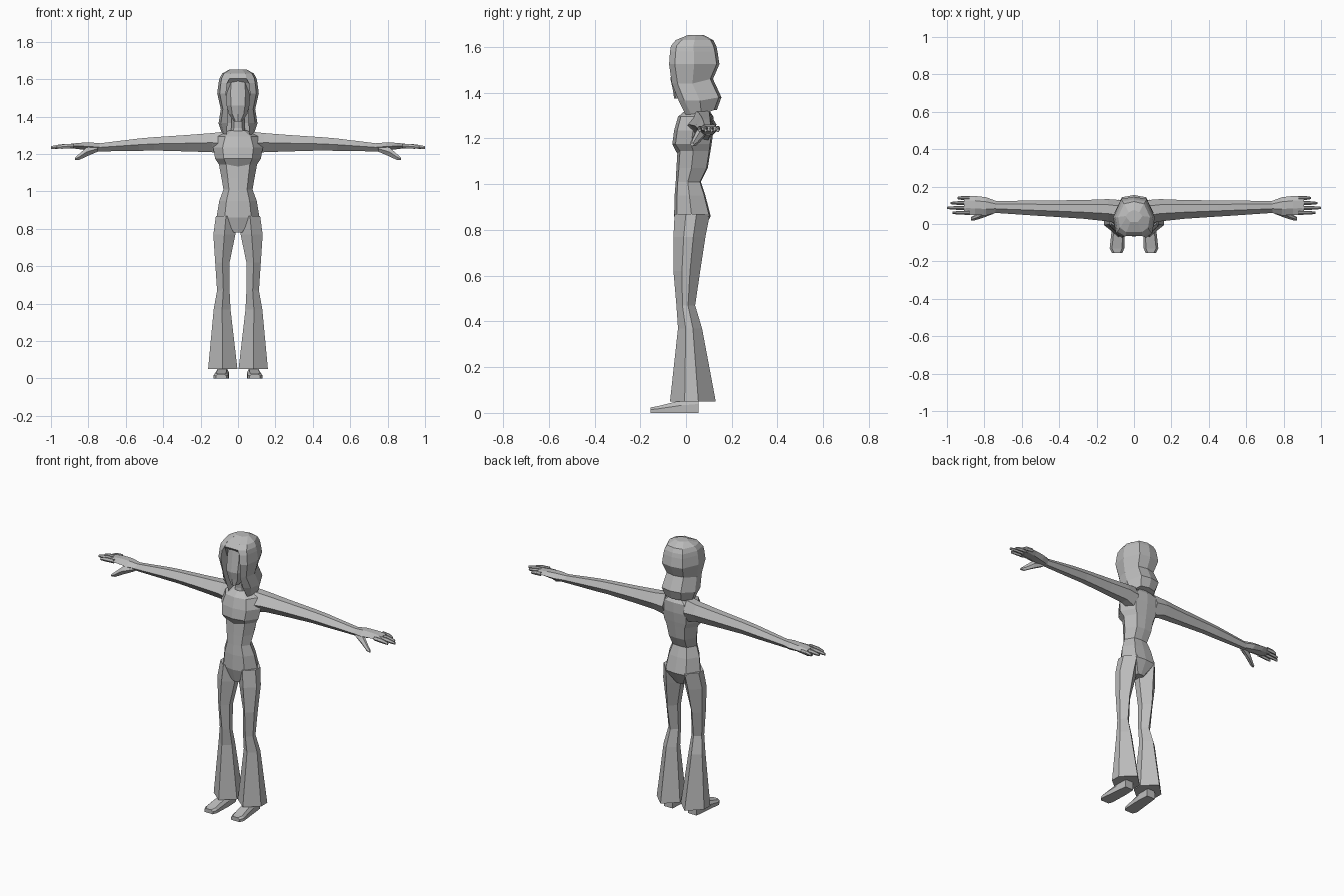
import bpy, bmesh

grey = bpy.data.materials.new("plain grey")
grey.diffuse_color = (0.5, 0.5, 0.5, 1)


def loft(name, rings, mirror=False):
    """Skin equal-length rings of 3D points, cap both ends."""
    bm = bmesh.new()
    vs = [[bm.verts.new(p) for p in r] for r in rings]
    n = len(rings[0])
    for a, b in zip(vs, vs[1:]):
        for i in range(n):
            j = (i + 1) % n
            bm.faces.new((a[i], a[j], b[j], b[i]))
    bm.faces.new(vs[0])
    bm.faces.new(vs[-1])
    bmesh.ops.recalc_face_normals(bm, faces=bm.faces)
    me = bpy.data.meshes.new(name)
    bm.to_mesh(me)
    bm.free()
    me.materials.append(grey)
    ob = bpy.data.objects.new(name, me)
    bpy.context.collection.objects.link(ob)
    if mirror:
        m = ob.modifiers.new("mirror", 'MIRROR')
        m.use_mirror_merge = False
    return ob


def body_ring(z, w, f, b, dip=0):
    """Eight-sided level section: half width, front y, back y."""
    d = b - f
    half = [(0.62 * w, f + 0.08 * d, z), (w, f + 0.48 * d, z), (0.6 * w, b - 0.04 * d, z)]
    return ([(0, f, z - dip)] + half + [(0, b, z)]
            + [(-x, y, q) for x, y, q in reversed(half)])


def leg_ring(z, x0, x1, f, b):
    """Six-sided level section with front and back corners."""
    c, d = (x0 + x1) / 2, b - f
    p, q = f + 0.32 * d, b - 0.38 * d
    return [(c, f, z), (x1, p, z), (x1, q, z), (c, b, z), (x0, q, z), (x0, p, z)]


def arm_ring(x, top, bot, f, b):
    """Six-sided section across x with a front and a back ridge."""
    d, m = b - f, bot + 0.5 * (top - bot)
    return [(x, f, m), (x, f + 0.35 * d, top), (x, b - 0.25 * d, top),
            (x, b, m), (x, b - 0.25 * d, bot), (x, f + 0.35 * d, bot)]


# Torso with hips, waist, bust and shoulders
loft("torso", [body_ring(*r) for r in [
    (0.78, 0.035, -0.03, 0.065),
    (0.86, 0.115, -0.052, 0.108),
    (0.95, 0.100, -0.050, 0.085),
    (1.01, 0.078, -0.045, 0.065),
    (1.07, 0.088, -0.042, 0.095),
    (1.145, 0.102, -0.038, 0.107, 0.012),
    (1.175, 0.122, -0.060, 0.112),
    (1.235, 0.133, -0.052, 0.120),
    (1.295, 0.110, -0.035, 0.120),
    (1.325, 0.050, 0.000, 0.100)]])

# Flared trouser legs
loft("trouser_leg", [leg_ring(*r) for r in [
    (0.05, 0.003, 0.16, -0.07, 0.13),
    (0.37, 0.040, 0.130, -0.035, 0.07),
    (0.47, 0.045, 0.112, -0.042, 0.04),
    (0.62, 0.045, 0.122, -0.055, 0.062),
    (0.77, 0.014, 0.132, -0.055, 0.085),
    (0.87, 0.010, 0.118, -0.050, 0.105)]], True)


# Shoes
def shoe_ring(y, x0, x1, h):
    return [(x0, y, 0), (x1, y, 0), (x1, y, h * 0.6), (x1 - 0.012, y, h),
            (x0 + 0.012, y, h), (x0, y, h * 0.6)]


loft("shoe", [shoe_ring(*r) for r in [
    (-0.155, 0.062, 0.118, 0.024), (-0.13, 0.052, 0.130, 0.028),
    (-0.02, 0.048, 0.118, 0.055), (0.055, 0.052, 0.110, 0.065)]], True)

# Arms
loft("arm", [arm_ring(*r) for r in [
    (0.07, 1.320, 1.190, 0.000, 0.128),
    (0.14, 1.312, 1.210, 0.014, 0.133),
    (0.27, 1.302, 1.214, 0.028, 0.128),
    (0.45, 1.290, 1.219, 0.040, 0.126),
    (0.53, 1.283, 1.217, 0.045, 0.126),
    (0.75, 1.256, 1.214, 0.060, 0.122)]], True)

# Hands
loft("palm", [arm_ring(*r) for r in [
    (0.73, 1.257, 1.216, 0.062, 0.120),
    (0.79, 1.262, 1.218, 0.046, 0.143),
    (0.85, 1.260, 1.226, 0.048, 0.150),
    (0.91, 1.253, 1.233, 0.050, 0.150)]], True)
loft("thumb", [arm_ring(*r) for r in [
    (0.75, 1.245, 1.213, 0.055, 0.095),
    (0.81, 1.235, 1.187, 0.032, 0.075),
    (0.85, 1.200, 1.168, 0.020, 0.050),
    (0.872, 1.180, 1.168, 0.018, 0.036)]], True)
for y, tip in [(0.060, 0.97), (0.086, 1.0), (0.112, 0.98), (0.139, 0.945)]:
    loft("finger", [arm_ring(0.88, 1.255, 1.232, y - 0.011, y + 0.011),
                    arm_ring((0.9 + tip) / 2, 1.252, 1.229, y - 0.010, y + 0.010),
                    arm_ring(tip, 1.242, 1.228, y - 0.006, y + 0.006)], True)

# Neck and face
loft("neck", [body_ring(1.29, 0.045, -0.005, 0.085),
              body_ring(1.34, 0.036, 0.000, 0.075),
              body_ring(1.43, 0.036, -0.010, 0.075)])
loft("face", [body_ring(*r) for r in [
    (1.375, 0.022, -0.052, 0.02),
    (1.415, 0.050, -0.058, 0.05),
    (1.460, 0.060, -0.068, 0.05),
    (1.530, 0.064, -0.058, 0.05),
    (1.590, 0.058, -0.050, 0.05)]])


# Hair: sections notched at the front to frame the face
def hair_ring(z, w, f, b, inner, notch, back_rise=0):
    half = [(inner, f, z), (0.88 * w, f + 0.025, z), (w, (f + b) / 2, z),
            (0.62 * w, b - 0.012, z + back_rise)]
    return ([(0, f + notch, z)] + [(inner, f + notch, z)] + half
            + [(0, b, z + back_rise)]
            + [(-x, y, q) for x, y, q in reversed(half)] + [(-inner, f + notch, z)])


loft("hair", [hair_ring(*r) for r in [
    (1.300, 0.083, 0.000, 0.135, 0.062, 0.060, 0.025),
    (1.365, 0.104, -0.032, 0.155, 0.056, 0.085, 0.015),
    (1.440, 0.092, -0.062, 0.118, 0.056, 0.090, 0.020),
    (1.525, 0.111, -0.074, 0.146, 0.064, 0.060),
    (1.580, 0.104, -0.070, 0.138, 0.058, 0.030),
    (1.605, 0.099, -0.066, 0.132, 0.045, 0.002),
    (1.630, 0.085, -0.045, 0.120, 0.040, 0.002),
    (1.653, 0.045, 0.010, 0.075, 0.020, 0.002)]])
